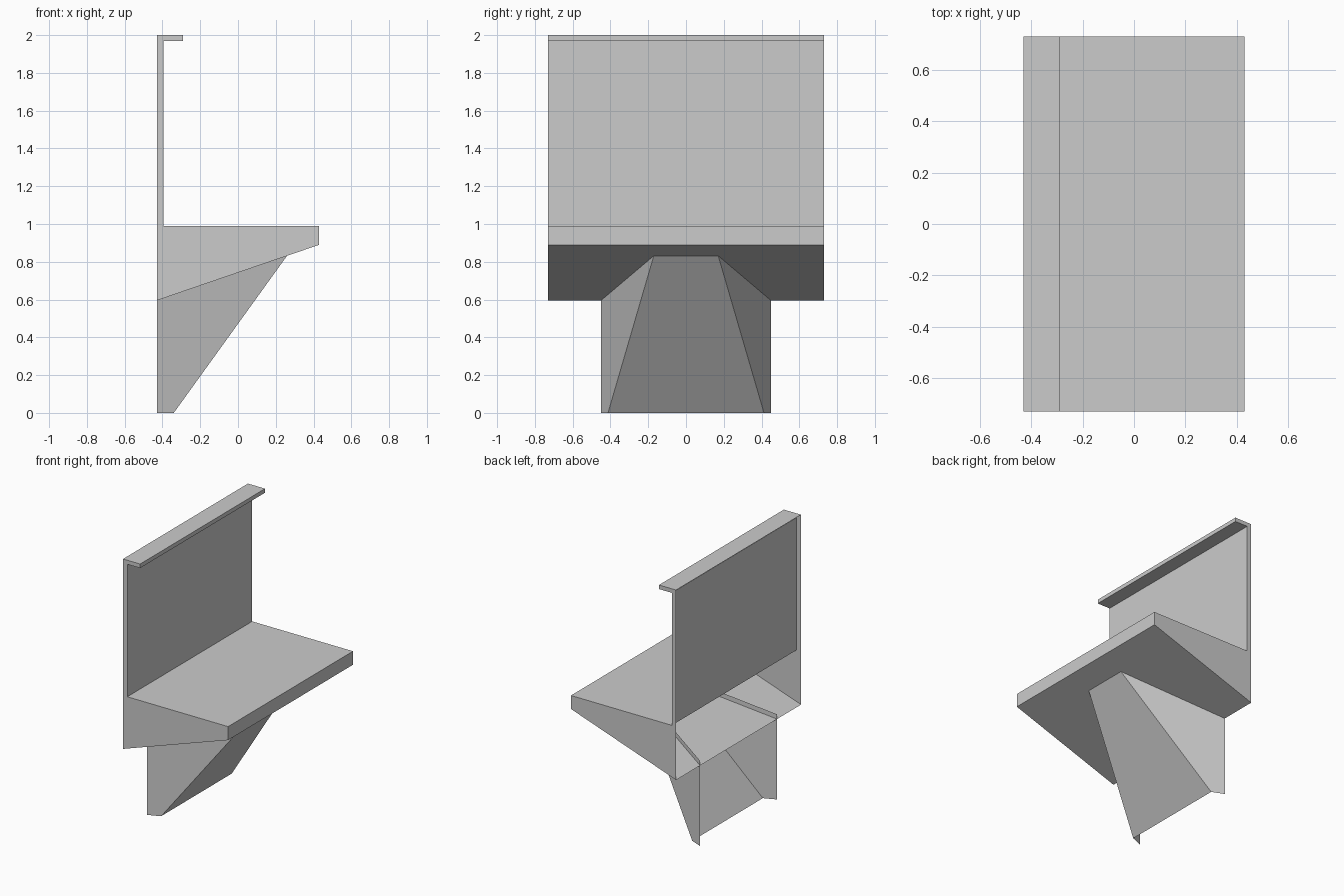
import bpy

if "Cube" in bpy.data.objects:
    bpy.data.objects.remove(bpy.data.objects["Cube"])

grey = bpy.data.materials.new("light grey")
grey.diffuse_color = (0.6, 0.6, 0.6, 1)
grey.use_nodes = True
grey.node_tree.nodes["Principled BSDF"].inputs["Base Color"].default_value = grey.diffuse_color


def make(name, verts, faces):
    mesh = bpy.data.meshes.new(name)
    mesh.from_pydata(verts, [], faces)
    mesh.materials.append(grey)
    mesh.update()
    obj = bpy.data.objects.new(name, mesh)
    bpy.context.collection.objects.link(obj)
    return obj


# Wall panel, lip and wedge shelf: one side profile (x, z) swept along y, open at the back
half = 0.73
profile = [(-0.43, 0.595), (0.43, 0.89), (0.43, 0.99), (-0.395, 0.99),
           (-0.395, 1.97), (-0.29, 1.97), (-0.29, 2.0), (-0.43, 2.0)]
n = len(profile)
verts = [(x, y, z) for y in (-half, half) for x, z in profile]
faces = [tuple(range(n)), tuple(reversed(range(n, 2 * n)))]
faces += [(i + n, i + n + 1, i + 1, i) for i in range(n - 1)]
make("shelf_and_back_panel", verts, faces)

# Tapered support bracket: two side walls and a sloping front, open at back,
# top and bottom; the walls run slightly up through the shelf underside
outline = [(-0.43, 0.45, 0.0), (-0.34, 0.413, 0.0),
           (0.293, 0.157, 0.878), (-0.43, 0.45, 0.63)]
verts = [(x, s * y, z) for s in (-1, 1) for x, y, z in outline]
make("support_bracket", verts, [(0, 1, 2, 3), (7, 6, 5, 4), (1, 5, 6, 2)])
